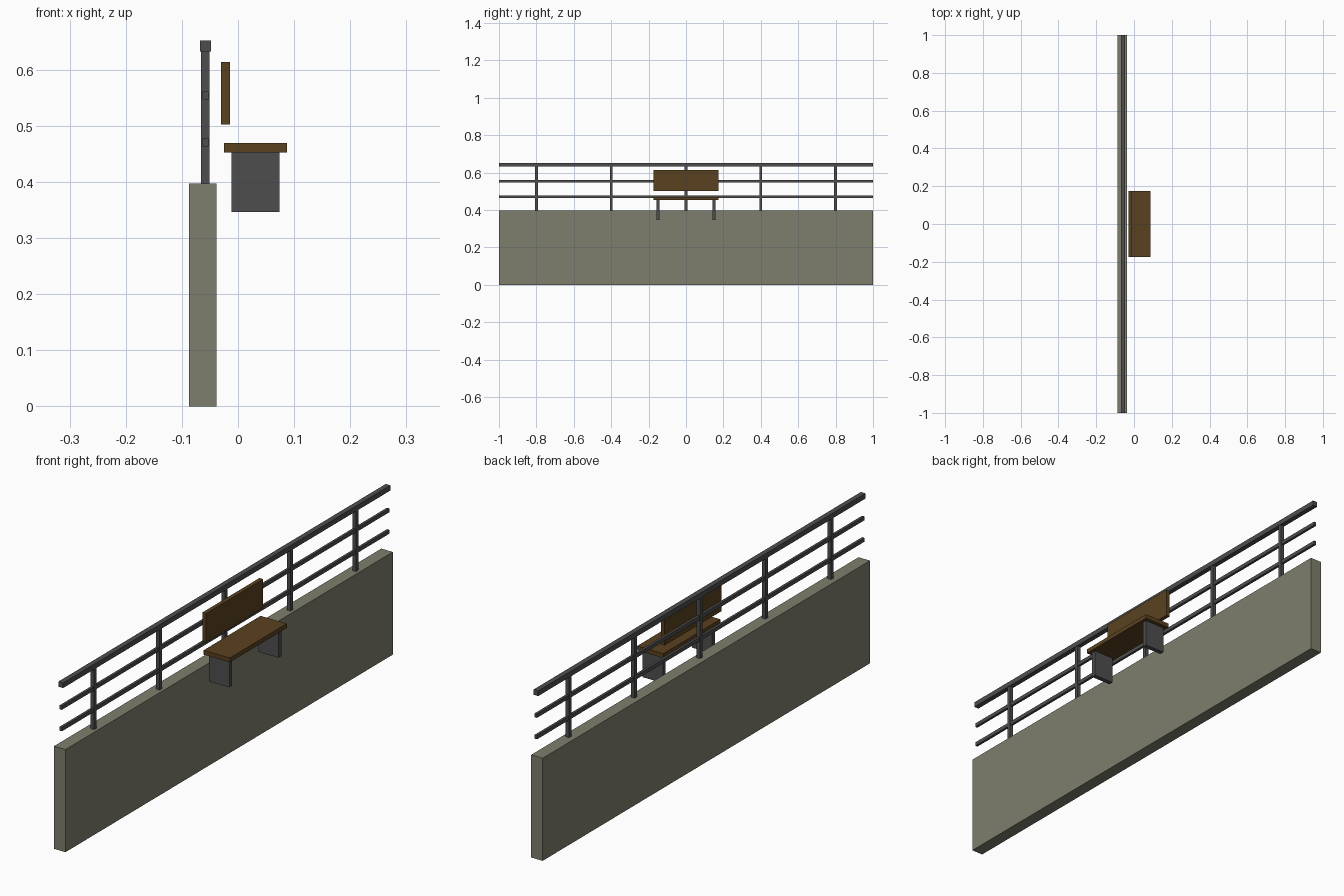
import bpy

if "Cube" in bpy.data.objects:
    bpy.data.objects.remove(bpy.data.objects["Cube"], do_unlink=True)


def material(name, rgb):
    mat = bpy.data.materials.new(name)
    mat.use_nodes = True
    colour = (*rgb, 1.0)
    mat.diffuse_color = colour
    mat.node_tree.nodes["Principled BSDF"].inputs["Base Color"].default_value = colour
    return mat


concrete = material("concrete", (0.21, 0.21, 0.155))
metal = material("dark metal", (0.076, 0.076, 0.078))
wood = material("brown wood", (0.102, 0.053, 0.014))


def box(name, mat, x, y, z):
    """Box spanning the given (low, high) range on each axis."""
    spans = (x, y, z)
    bpy.ops.mesh.primitive_cube_add(size=1, location=[(a + b) / 2 for a, b in spans])
    obj = bpy.context.object
    obj.name = name
    obj.scale = [b - a for a, b in spans]
    bpy.ops.object.transform_apply(location=False, rotation=False, scale=True)
    obj.data.materials.append(mat)
    return obj


def around(centre, width):
    return (centre - width / 2, centre + width / 2)


length = (-1, 1)
rail_x = -0.058

# Wall
box("wall", concrete, (-0.087, -0.038), length, (0, 0.397))

# Railing: posts, two thin rails and a thicker handrail
for i in range(5):
    box(f"railing_post_{i + 1}", metal, around(rail_x, 0.015),
        around(0.4 * (i - 2), 0.015), (0.397, 0.633))
for name, z in (("lower_rail", 0.471), ("middle_rail", 0.554)):
    box(name, metal, around(rail_x, 0.01), around(0, 2), around(z, 0.015))
box("handrail", metal, around(rail_x, 0.02), length, (0.632, 0.652))

# Bench: seat, backrest and two slab legs
bench_y = around(0, 0.348)
box("bench_seat", wood, (-0.025, 0.087), bench_y, (0.452, 0.469))
box("bench_backrest", wood, (-0.03, -0.014), bench_y, (0.502, 0.614))
for name, y in (("front_leg", -0.15), ("back_leg", 0.15)):
    box(name, metal, (-0.012, 0.074), around(y, 0.018), (0.346, 0.452))
